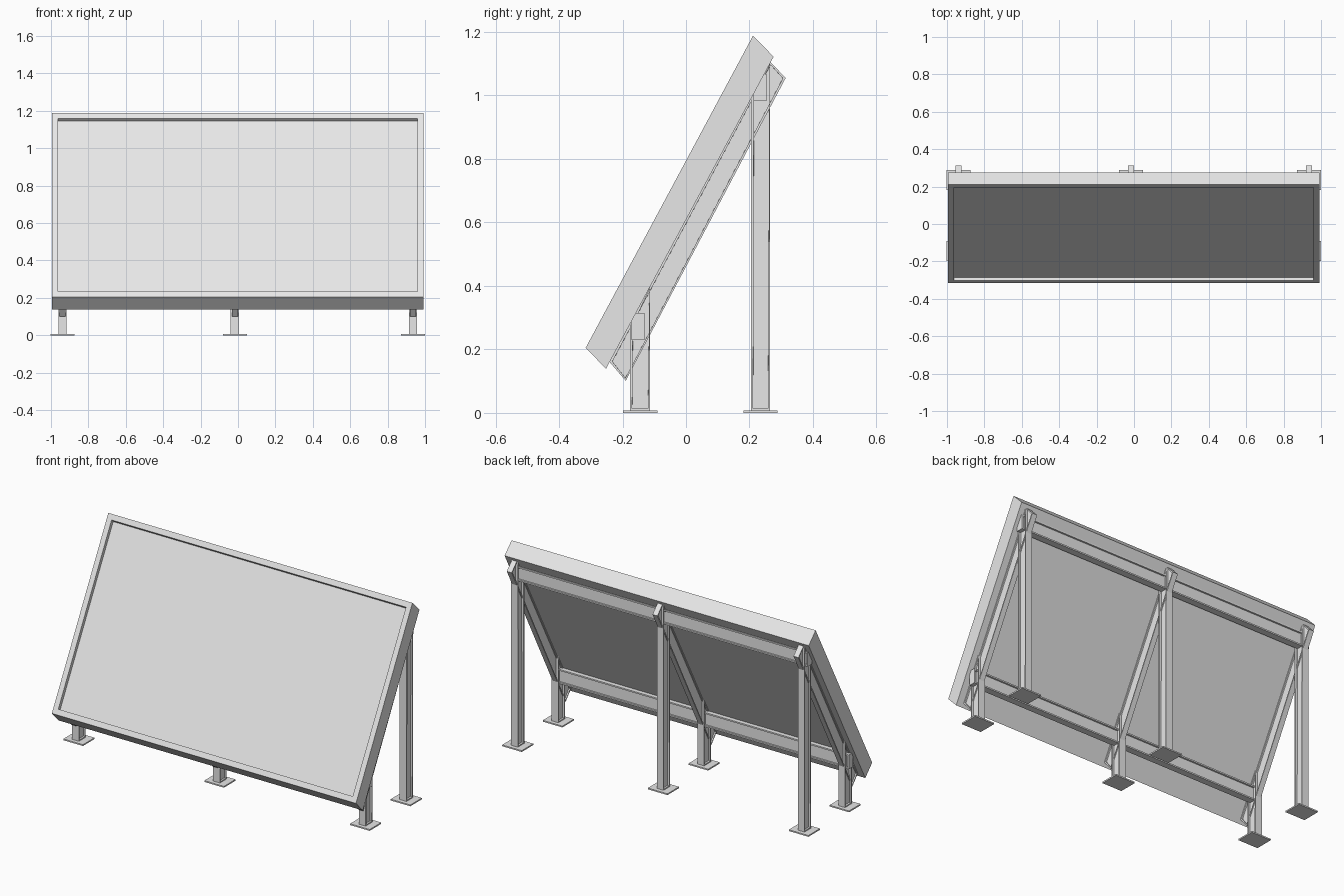
import bpy, bmesh
from mathutils import Vector

cube = bpy.data.objects.get("Cube")
if cube:
    bpy.data.objects.remove(cube, do_unlink=True)

grey = bpy.data.materials.new("light_grey")
grey.use_nodes = True
colour = (0.8, 0.8, 0.8, 1)
grey.diffuse_color = colour
grey.node_tree.nodes["Principled BSDF"].inputs["Base Color"].default_value = colour

# Slope of the board's back, rise per unit of depth
SLOPE = 1.863
BACK_Y, BACK_Z = -0.252, 0.139


def back_height(y):
    return BACK_Z + (y - BACK_Y) * SLOPE


def prism(profile, x0, x1):
    """Extrude a (y, z) profile along x."""
    bm = bmesh.new()
    face = bm.faces.new([bm.verts.new((x0, y, z)) for y, z in profile])
    made = bmesh.ops.extrude_face_region(bm, geom=[face])["geom"]
    verts = [g for g in made if isinstance(g, bmesh.types.BMVert)]
    bmesh.ops.translate(bm, verts=verts, vec=(x1 - x0, 0, 0))
    bmesh.ops.recalc_face_normals(bm, faces=bm.faces)
    return bm


def recess(bm, axis, border, depth):
    """Sink a bordered panel into both faces that look along an axis."""
    bm.normal_update()
    faces = [f for f in bm.faces if abs(f.normal[axis]) > 0.99]
    bmesh.ops.inset_individual(bm, faces=faces, thickness=border)
    bmesh.ops.inset_individual(bm, faces=faces, thickness=0.0003, depth=-depth)


def finish(bm, name):
    mesh = bpy.data.meshes.new(name)
    bm.to_mesh(mesh)
    bm.free()
    mesh.materials.append(grey)
    obj = bpy.data.objects.new(name, mesh)
    bpy.context.collection.objects.link(obj)
    return obj


def rect(y0, y1, z0, z1):
    return [(y0, z0), (y1, z0), (y1, z1), (y0, z1)]


# Leaning board with a shallow framed front
board = prism([(-0.316, 0.205), (BACK_Y, BACK_Z), (0.276, 1.122), (0.211, 1.188)],
              -0.995, 0.992)
board.normal_update()
front = min(board.faces, key=lambda f: f.normal.y - f.normal.z * 0.2)
bmesh.ops.inset_individual(board, faces=[front], thickness=0.045)
made = bmesh.ops.extrude_face_region(board, geom=[front])["geom"]
if front.is_valid:
    bmesh.ops.delete(board, geom=[front], context='FACES_ONLY')
bmesh.ops.translate(board, verts=[g for g in made if isinstance(g, bmesh.types.BMVert)],
                    vec=Vector((0, 0.015, -0.015)))
finish(board, "board")

# Three support frames: two posts on feet and a sloping brace
for side, x in (("right", -0.938), ("middle", -0.017), ("left", 0.935)):
    for place, y0, y1 in (("front", -0.176, -0.113), ("rear", 0.205, 0.265)):
        post = prism([(y0, 0.008), (y1, 0.008), (y1, back_height(y1)), (y0, back_height(y0))],
                     x - 0.022, x + 0.022)
        recess(post, 0, 0.009, 0.011)
        finish(post, f"{place}_post_{side}")
        mid = (y0 + y1) / 2
        foot = prism(rect(mid - 0.054, mid + 0.054, 0, 0.008), x - 0.064, x + 0.064)
        finish(foot, f"{place}_foot_{side}")
    brace = prism([(-0.241, 0.161), (-0.19, 0.101), (0.314, 1.055), (0.266, 1.105)],
                  x - 0.016, x + 0.016)
    recess(brace, 0, 0.009, 0.008)
    finish(brace, f"brace_{side}")

# Horizontal rails through the posts
for name, y, z in (("lower_rail", -0.171, 0.23), ("upper_rail", 0.213, 0.983)):
    rail = prism(rect(y, y + 0.04, z, z + 0.085), -0.972, 0.97)
    recess(rail, 1, 0.012, 0.01)
    finish(rail, name)
